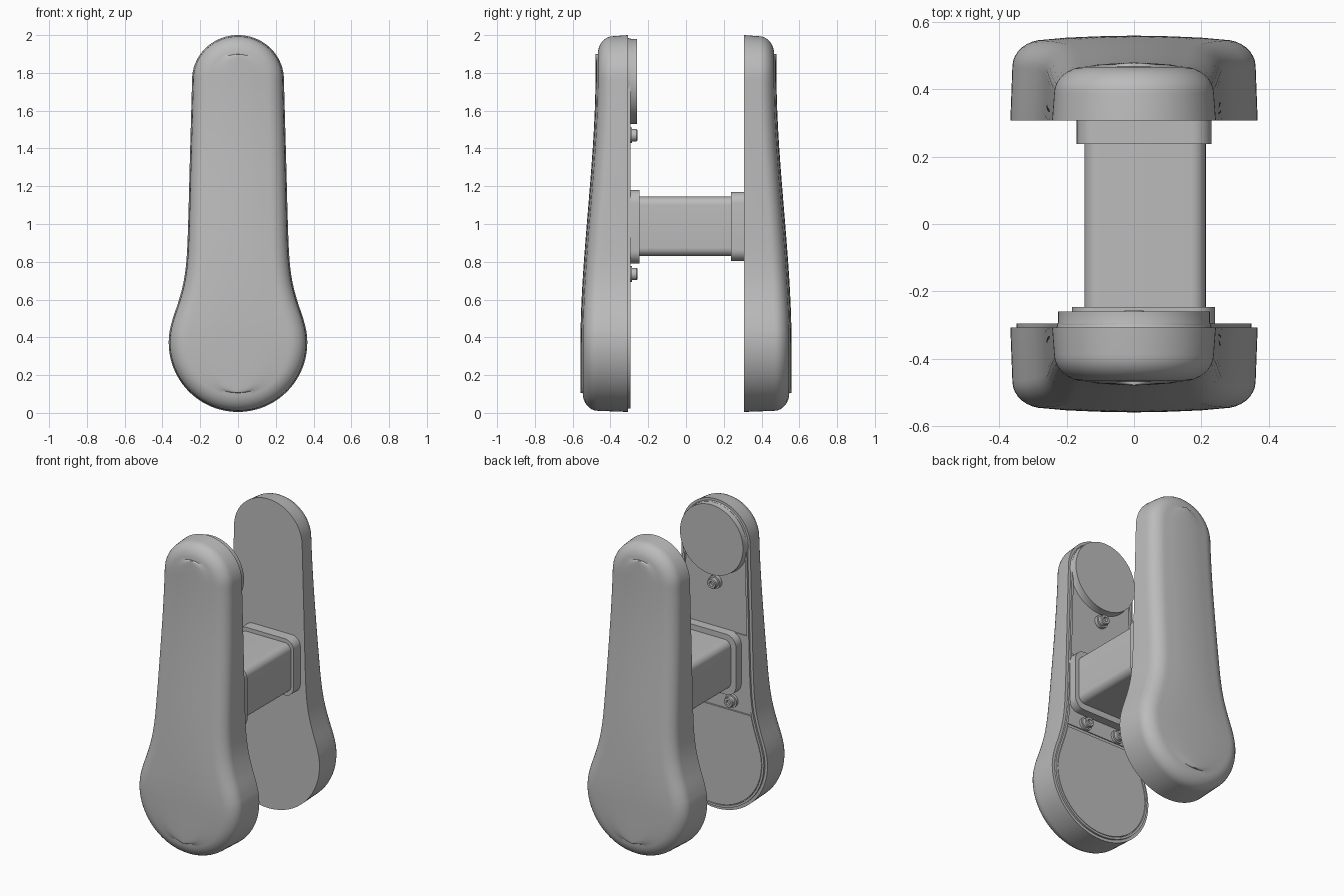
import bpy, bmesh, math
from mathutils import Vector

cube = bpy.data.objects.get("Cube")
if cube:
    bpy.data.objects.remove(cube)

grey = bpy.data.materials.new("satin_grey")
grey.use_nodes = True
grey.diffuse_color = (0.5, 0.5, 0.5, 1)
grey.node_tree.nodes["Principled BSDF"].inputs["Base Color"].default_value = (0.5, 0.5, 0.5, 1)


def finish(name, bm, angle=35):
    bmesh.ops.remove_doubles(bm, verts=bm.verts, dist=0.0005)
    bmesh.ops.recalc_face_normals(bm, faces=bm.faces)
    mesh = bpy.data.meshes.new(name)
    bm.to_mesh(mesh)
    bm.free()
    mesh.materials.append(grey)
    obj = bpy.data.objects.new(name, mesh)
    bpy.context.collection.objects.link(obj)
    bpy.ops.object.select_all(action="DESELECT")
    obj.select_set(True)
    bpy.context.view_layer.objects.active = obj
    bpy.ops.object.shade_smooth_by_angle(angle=math.radians(angle))
    return obj


def arc(cx, cz, rx, rz, a0, a1, n):
    angles = [math.radians(a0 + (a1 - a0) * i / n) for i in range(n + 1)]
    return [Vector((cx + rx * math.cos(a), cz + rz * math.sin(a))) for a in angles]


def spline(points, steps):
    out = []
    for i in range(1, len(points) - 2):
        a, b, c, d = points[i - 1:i + 3]
        for k in range(steps):
            t = k / steps
            out.append(0.5 * (2 * b + (c - a) * t + (2 * a - 5 * b + 4 * c - d) * t * t
                              + (3 * b - a - 3 * c + d) * t ** 3))
    return out


# Paddle outline: round foot, waisted stem, round head
foot = arc(0, 0.372, 0.367, 0.367, -90, 10, 22)
head = arc(0, 1.765, 0.243, 0.235, 0, 90, 18)
stem = [Vector(p) for p in ((0.345, 0.5), (0.312, 0.6), (0.287, 0.7), (0.272, 0.82),
                            (0.264, 1.0), (0.256, 1.3), (0.249, 1.55))]
half = foot[:-1] + spline([foot[-2], foot[-1]] + stem + head[:2], 5) + head
outline = half + [Vector((-p.x, p.y)) for p in reversed(half[1:-1])]


def inset(d):
    out = []
    for i, p in enumerate(outline):
        t = (outline[(i + 1) % len(outline)] - outline[i - 1]).normalized()
        out.append(p + Vector((-t.y, t.x)) * d)
    return out


def bridge(bm, loops):
    rings = [[bm.verts.new(co) for co in loop] for loop in loops]
    for a, b in zip(rings, rings[1:]):
        for i in range(len(a)):
            j = (i + 1) % len(a)
            bm.faces.new((a[i], a[j], b[j], b[i]))
    return rings


def slab(name, points, y0, y1):
    bm = bmesh.new()
    rings = bridge(bm, [[(p.x, y, p.y) for p in points] for y in (y0, y1)])
    for ring in rings:
        bm.faces.new(ring)
    return finish(name, bm)


def depth(z):
    t = min(1, max(0, (1.8 - z) / 1.45))
    return 0.172 + 0.08 * t * t * (3 - 2 * t)


BASE = 0.307


def shell(name, side):
    # Drafted wall, soft shoulder, gently domed face closing on the centre line
    bm = bmesh.new()
    loops = [[(p.x, side * BASE, p.y) for p in outline]]
    for k in range(9):
        a = math.radians(90 * k / 8)
        d, drop = 0.006 + 0.095 * (1 - math.cos(a)), 0.012 + 0.08 * (1 - math.sin(a))
        loops.append([(p.x, side * (BASE + depth(p.y) - drop), p.y) for p in inset(d)])
    for scale, drop in ((0.75, 0.006), (0.4, 0.002), (0, 0)):
        loops.append([(p.x * scale, side * (BASE + depth(p.y) - drop), p.y) for p in inset(0.101)])
    rings = bridge(bm, loops)
    bm.faces.new(rings[0])
    return finish(name, bm, 40)


shell("front_paddle", -1)
shell("back_paddle", 1)

# Inner face of the front paddle: raised lip, lower panel, middle plate
bm = bmesh.new()
section = [(0.018, -BASE), (0.018, -0.295), (0.032, -0.295), (0.032, -BASE)]
bridge(bm, [[(p.x, y, p.y) for p in inset(d)] for d, y in section])
finish("inner_lip", bm)
inner = inset(0.036)
slab("lower_panel", [p for p in inner if p.y < 0.68], -BASE, -0.296)
slab("middle_plate", [p for p in inner if 0.68 < p.y < 1.2], -BASE, -0.301)


def turned(name, x, z, profile, n=48):
    # Disc-like part turned about the y axis from (radius, y) pairs
    bm = bmesh.new()
    rings = bridge(bm, [[(p.x, y, p.y) for p in arc(x, z, r, r, 0, 360 - 360 / n, n - 1)]
                        for r, y in profile])
    bm.faces.new(rings[0])
    bm.faces.new(rings[-1])
    return finish(name, bm)


turned("head_disc", 0, 1.755, [(0.23, -BASE), (0.225, -0.29), (0.225, -0.26)], 64)

# Socket-head screws on washers
for name, x, z in (("top_screw", 0, 1.47), ("left_screw", 0.12, 0.735), ("right_screw", -0.12, 0.735)):
    turned(name, x, z, [(0.042, -BASE), (0.042, -0.285), (0.032, -0.285), (0.032, -0.262),
                        (0.028, -0.257), (0.015, -0.257), (0.015, -0.275)], 24)


def rounded(cx, cz, w, h, r):
    pts = []
    for sx, sz, a in ((1, -1, -90), (1, 1, 0), (-1, 1, 90), (-1, -1, 180)):
        pts += arc(cx + sx * (w / 2 - r), cz + sz * (h / 2 - r), r, r, a, a + 90, 8)
    return pts


# Square spindle and its two collars
slab("spindle", rounded(0.033, 0.987, 0.36, 0.315, 0.045), -0.3, 0.3)
slab("front_collar", rounded(0.028, 0.985, 0.425, 0.39, 0.07), -BASE, -0.247)
slab("back_collar", rounded(0.03, 0.987, 0.40, 0.365, 0.06), 0.237, BASE)
